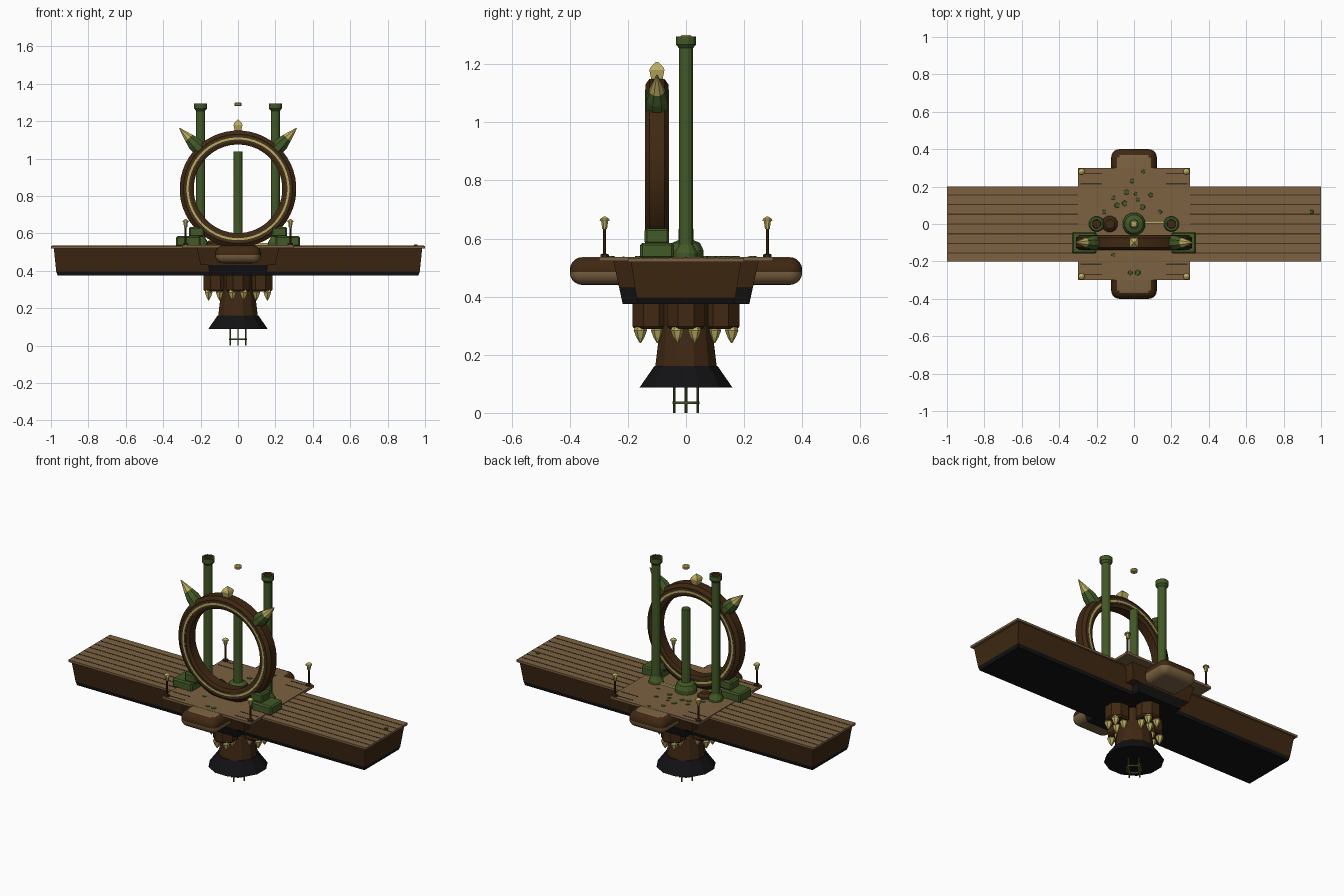
import bpy, bmesh, math
from mathutils import Matrix, Vector

cube = bpy.data.objects.get("Cube")
if cube:
    bpy.data.objects.remove(cube, do_unlink=True)


def material(name, rgb):
    m = bpy.data.materials.new(name)
    m.use_nodes = True
    m.diffuse_color = (*rgb, 1)
    m.node_tree.nodes["Principled BSDF"].inputs["Base Color"].default_value = (*rgb, 1)
    return m


TAN = material("deck_tan", (0.20, 0.122, 0.054))
BROWN = material("dark_brown", (0.05, 0.021, 0.006))
BLACK = material("keel_black", (0.006, 0.006, 0.007))
GREEN = material("moss_green", (0.055, 0.10, 0.02))
GOLD = material("pale_gold", (0.50, 0.42, 0.12))
SEAM = material("plank_seam", (0.055, 0.032, 0.014))


def finish(name, bm, mats, loc=(0, 0, 0), rot=None, smooth=False):
    bmesh.ops.recalc_face_normals(bm, faces=bm.faces[:])
    me = bpy.data.meshes.new(name)
    bm.to_mesh(me)
    bm.free()
    for m in mats:
        me.materials.append(m)
    ob = bpy.data.objects.new(name, me)
    bpy.context.collection.objects.link(ob)
    ob.matrix_world = Matrix.Translation(loc) @ (rot or Matrix()).to_4x4()
    if smooth:
        bpy.ops.object.select_all(action='DESELECT')
        ob.select_set(True)
        bpy.context.view_layer.objects.active = ob
        bpy.ops.object.shade_smooth_by_angle(angle=math.radians(35))
    return ob


def loft(name, rects, mats, rule=None, bevel=0, segments=1, loc=(0, 0, 0)):
    """Stack of rectangles (half x, half y, z) joined into a solid."""
    bm = bmesh.new()
    rings = [[bm.verts.new((sx * a, sy * b, z)) for sx, sy in ((-1, -1), (1, -1), (1, 1), (-1, 1))]
             for a, b, z in rects]
    for lo, hi in zip(rings, rings[1:]):
        for i in range(4):
            bm.faces.new((lo[i], lo[i - 1], hi[i - 1], hi[i]))
    bm.faces.new(rings[0])
    bm.faces.new(rings[-1])
    bmesh.ops.recalc_face_normals(bm, faces=bm.faces[:])
    if bevel:
        bmesh.ops.bevel(bm, geom=bm.edges[:], offset=bevel, segments=segments,
                        profile=0.5, affect='EDGES')
    bm.normal_update()
    if rule:
        for f in bm.faces:
            f.material_index = rule(f)
    return finish(name, bm, mats, loc, smooth=segments > 1)


def box(name, x, y, z, mat, bevel=0):
    """Box from (min, max) pairs."""
    (x0, x1), (y0, y1), (z0, z1) = x, y, z
    a, b = (x1 - x0) / 2, (y1 - y0) / 2
    return loft(name, [(a, b, z0), (a, b, z1)], [mat], bevel=bevel, loc=((x0 + x1) / 2, (y0 + y1) / 2, 0))


def lathe(name, profile, sides, mats, loc=(0, 0, 0), rot=None, closed=False, rule=None, smooth=False):
    """Revolve (radius, z) points about z; open profiles get end caps."""
    bm = bmesh.new()
    rings = [[bm.verts.new((r * math.cos((i + .5) * math.tau / sides),
                            r * math.sin((i + .5) * math.tau / sides), z)) for i in range(sides)]
             for r, z in profile]
    pairs = list(zip(rings, rings[1:])) + ([(rings[-1], rings[0])] if closed else [])
    for n, (lo, hi) in enumerate(pairs):
        for i in range(sides):
            bm.faces.new((lo[i], lo[i - 1], hi[i - 1], hi[i])).material_index = rule(n) if rule else 0
    if not closed:
        bm.faces.new(rings[0])
        bm.faces.new(rings[-1]).material_index = rule(len(profile) - 2) if rule else 0
    return finish(name, bm, mats, loc, rot, smooth)


# Hull and decks
loft("main_hull", [(.965, .165, .375), (.972, .17, .397), (.985, .19, .522)], [BROWN, BLACK],
     lambda f: int(f.calc_center_median().z < .39))
box("main_deck", (-1, 1), (-.2, .2), (.52, .533), TAN)
box("cross_deck", (-.3, .3), (-.3, .3), (.522, .537), TAN)
loft("cross_hull", [(.2, .23, .43), (.22, .25, .523)], [BROWN])
loft("cross_keel", [(.15, .218, .375), (.16, .23, .431)], [BLACK])

# Rounded bays front and back: pale top and belly, dark upper rim
loft("rounded_bays", [(.122, .4, .44), (.122, .4, .536)], [TAN, BROWN],
     lambda f: int(f.calc_center_median().z > .488 - 1e-4 and f.normal.z < .98), bevel=.044, segments=5)

# Plank seams
for side in (-1, 1):
    for i in range(-3, 4):
        box("deck_seam", sorted((side * .3, side * .995)), (i * .052 - .003, i * .052 + .003), (.53, .5345), SEAM)
    for y in (-.27, -.215, .215, .27):
        box("cross_seam", sorted((side * .17, side * .285)), (y - .003, y + .003), (.534, .5385), SEAM)

# Lower tower: column, four pods with hanging teeth, flared skirt
lathe("column", [(.11, .155), (.092, .30), (.092, .38)], 12, [BROWN])
lathe("skirt", [(.165, .088), (.112, .162)], 12, [BLACK])
for k in range(4):
    turn = Matrix.Rotation(k * math.pi / 2, 3, 'Z')
    lathe("pod", [(.06, .288), (.07, .298), (.07, .38)], 8, [BROWN], turn @ Vector((.12, 0, 0)))
    for dx in (-.027, .032):
        for dy in (-.03, .03):
            lathe("tooth", [(.002, .24), (.014, .26), (.023, .284), (.018, .296)], 6, [GOLD],
                  turn @ Vector((.125 + dx, dy, 0)))
    lathe("landing_rod", [(.0045, 0), (.0045, .09)], 6, [GREEN], turn @ Vector((.041, 0, 0)))
lathe("landing_ring", [(.036, .03), (.048, .03), (.048, .039), (.036, .039)], 16, [GREEN], closed=True)

# Portal ring with inlaid gold bands
upright = Matrix.Rotation(math.pi / 2, 3, 'X')
centre = Vector((0, -.1, .838))
lathe("portal_ring", [(.237, -.028), (.25, -.036), (.292, -.04), (.312, -.026),
                      (.312, .026), (.292, .04), (.25, .036), (.237, .028)], 48, [BROWN],
      centre, upright, closed=True, smooth=True)
for side in (-1, 1):
    for name, r0, r1, mat in (("groove", .255, .285, SEAM), ("gold_band", .264, .275, GOLD)):
        d = .041 if mat is GOLD else .0395
        lathe(name, [(r0, side * .035), (r1, side * .035), (r1, side * d), (r0, side * d)],
              48, [mat], centre, upright, closed=True)

# Horns and crown on the ring
for side in (-1, 1):
    tilt = Matrix.Rotation(side * math.radians(44), 3, 'Y')
    lathe("horn", [(.042, -.02), (.04, .035), (.028, .075), (.002, .15)], 8, [GREEN, GOLD],
          centre + tilt @ Vector((0, 0, .302)), tilt, rule=lambda n: int(n > 1))
loft("crown", [(.018, .02, 1.13), (.018, .02, 1.15), (.024, .026, 1.18), (.02, .022, 1.19),
               (.003, .003, 1.208)], [GOLD], loc=(0, -.1, 0))

# Stepped feet carrying the ring
for s in (-1, 1):
    box("ring_foot", sorted((s * .2, s * .332)), (-.158, -.042), (.53, .585), GREEN, .008)
    box("foot_block", sorted((s * .18, s * .262)), (-.142, -.058), (.58, .635), GREEN, .008)

# Pillars: two tall ones with hollow caps, a short one with a floating capstone
for x in (-.2, .2):
    lathe("tall_pillar", [(.042, .53), (.042, .55), (.03, .57), (.025, .58), (.025, 1.255), (.036, 1.268),
                          (.036, 1.295), (.024, 1.295), (.023, 1.265)], 12, [GREEN, BROWN], (x, 0, 0),
          rule=lambda n: int(n > 6))
lathe("short_pillar", [(.062, .53), (.062, .56), (.05, .585), (.026, .595), (.024, 1.037)], 12, [GREEN])
lathe("floating_capstone", [(.017, 1.28), (.021, 1.285), (.021, 1.295), (.015, 1.3)], 10, [GOLD])

# Small things lying on the deck
lathe("deck_mound", [(.045, .53), (.043, .548), (.026, .562)], 12, [BROWN], (-.13, 0, 0))
box("deck_bar", (.05, .18), (.002, .016), (.534, .548), GOLD)

# Lamp posts at the corners of the cross deck
for x in (-.28, .28):
    for y in (-.28, .28):
        lathe("lamp_post", [(.016, .53), (.016, .545), (.006, .548), (.006, .64)], 8, [BROWN], (x, y, 0))
        lathe("lamp", [(.009, .632), (.013, .66), (.019, .66), (.017, .667), (.003, .676)], 8, [GOLD], (x, y, 0))

# Moss patches on the planks
MOSS = [(.05, .28), (-.01, .23), (-.04, .17), (.01, .16), (-.11, .14), (-.05, .11), (.02, .13), (.09, .155),
        (.045, .09), (.14, .065), (-.16, .065), (-.09, .1), (-.11, -.165), (-.02, -.26), (.02, -.26), (.95, .065)]
for i, (x, y) in enumerate(MOSS):
    r = .012 + .003 * (i % 3)
    lathe("moss_patch", [(r, .531), (r * .8, .54)], 6, [GREEN], (x, y, 0))
